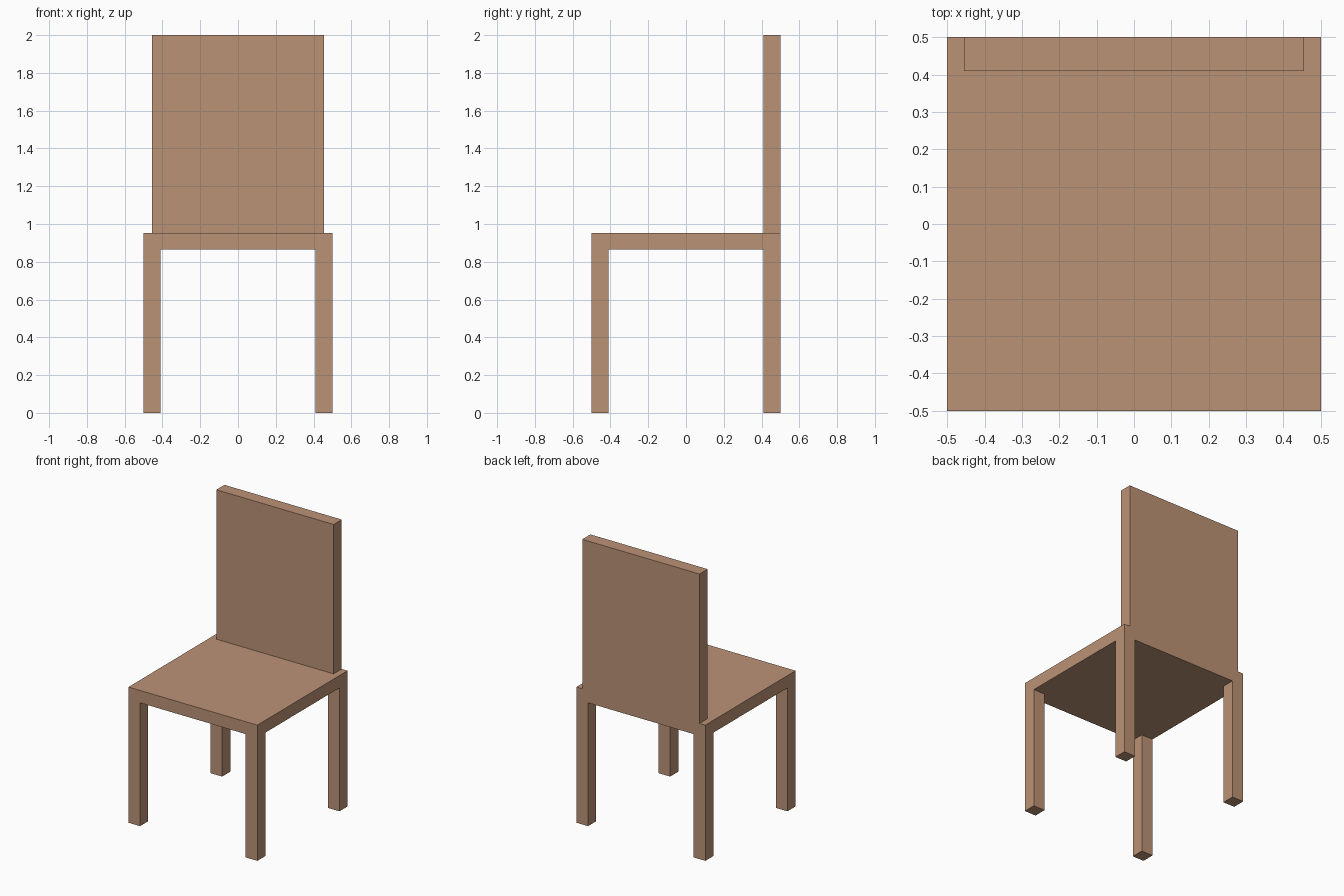
import bpy

cube = bpy.data.objects.get("Cube")
if cube:
    bpy.data.objects.remove(cube, do_unlink=True)

# Wood colour
wood = bpy.data.materials.new("light brown wood")
wood.use_nodes = True
colour = (0.50, 0.29, 0.18, 1.0)
wood.diffuse_color = colour
wood.node_tree.nodes["Principled BSDF"].inputs["Base Color"].default_value = colour

HALF = 0.5            # half the seat width and depth
THICK = 0.09          # leg and backrest thickness
SEAT_BOTTOM, SEAT_TOP, TOP = 0.865, 0.952, 2.0


def box(name, low, high):
    """Axis-aligned box between two corners."""
    bpy.ops.mesh.primitive_cube_add(size=1)
    obj = bpy.context.object
    obj.name = obj.data.name = name
    for v in obj.data.vertices:
        v.co = [h if c > 0 else l for c, l, h in zip(v.co, low, high)]
    obj.data.materials.append(wood)
    return obj


# Seat
box("seat", (-HALF, -HALF, SEAT_BOTTOM), (HALF, HALF, SEAT_TOP))

# Backrest, flush with the rear edge and slightly narrower than the seat
back_half = HALF - THICK / 2
box("backrest", (-back_half, HALF - THICK, SEAT_TOP), (back_half, HALF, TOP))

# Legs, flush with the seat corners
inset = HALF - THICK / 2
for side, sx in (("left", 1), ("right", -1)):
    for end, sy in (("front", -1), ("back", 1)):
        x, y, r = sx * inset, sy * inset, THICK / 2
        box(f"{end}_{side}_leg", (x - r, y - r, 0), (x + r, y + r, SEAT_BOTTOM))
